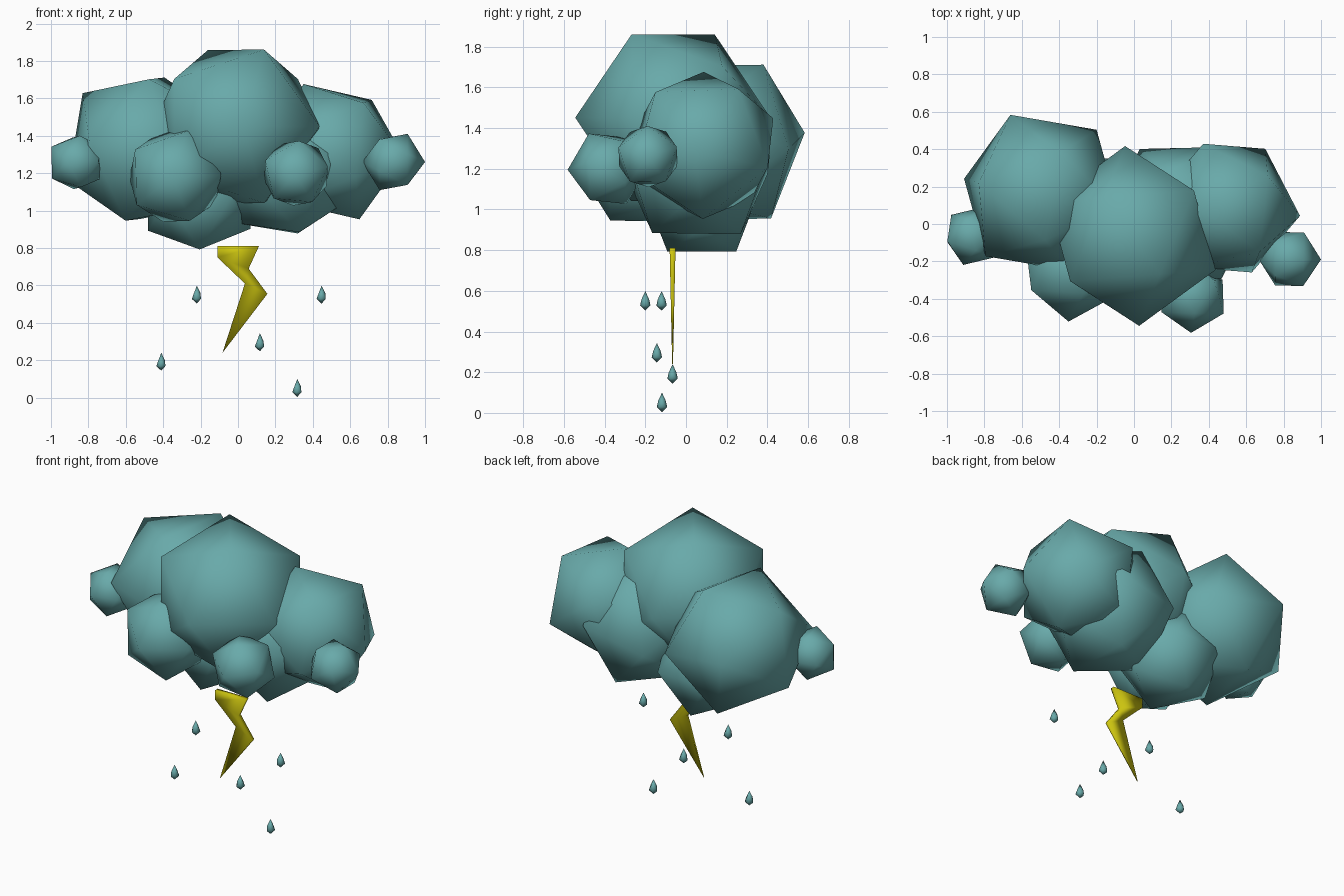
import bpy, bmesh
from mathutils import Vector, Matrix

if "Cube" in bpy.data.objects:
    bpy.data.objects.remove(bpy.data.objects["Cube"])


def material(name, rgb):
    m = bpy.data.materials.new(name)
    m.diffuse_color = (*rgb, 1)
    m.use_nodes = True
    m.node_tree.nodes["Principled BSDF"].inputs["Base Color"].default_value = m.diffuse_color
    return m


TEAL = material("storm_teal", (0.14, 0.40, 0.40))
YELLOW = material("bolt_yellow", (0.60, 0.55, 0.005))


def finish(name, bm, mat):
    bmesh.ops.recalc_face_normals(bm, faces=bm.faces)
    for f in bm.faces:          # soft gradients across the big facets
        f.smooth = True
    me = bpy.data.meshes.new(name)
    bm.to_mesh(me)
    bm.free()
    me.materials.append(mat)
    ob = bpy.data.objects.new(name, me)
    bpy.context.collection.objects.link(ob)
    return ob


def puff(name, centre, radius, corner, neighbour):
    """Icosahedron turned so one corner and its neighbour point at the given places."""
    c = Vector(centre)
    z = (Vector(corner) - c).normalized()
    x = Vector(neighbour) - c
    x = (x - z * x.dot(z)).normalized()
    turn = Matrix((x, z.cross(x), z)).transposed().to_4x4()
    bm = bmesh.new()
    bmesh.ops.create_icosphere(bm, subdivisions=1, radius=radius,
                               matrix=Matrix.Translation(c) @ turn)
    finish(name, bm, TEAL)


# Cloud puffs
puff("puff_centre", (-.01, -.064, 1.45), .482, (-.16, .142, 1.86), (.137, -.264, 1.86))
puff("puff_left", (-.497, .166, 1.329), .451, (-.393, .38, 1.71), (-.83, .22, 1.63))
puff("puff_right", (.50, .085, 1.315), .391, (.714, .257, 1.59), (.885, .04, 1.28))
puff("puff_back_right", (.25, .055, 1.225), .413, (.32, .27, .875), (.33, -.16, .875))
puff("puff_bottom", (-.21, .077, 1.067), .322, (-.205, -.09, .795), (-.205, .243, .795))
puff("puff_front_left", (-.335, -.24, 1.183), .282, (-.35, -.52, 1.185), (-.095, -.37, 1.19))
puff("puff_front_right", (.31, -.385, 1.2), .197, (.305, -.58, 1.195), (.325, -.467, 1.375))
puff("puff_far_right", (.832, -.187, 1.26), .168, (1.0, -.19, 1.26), (.905, -.19, 1.405))
puff("puff_far_left", (-.862, -.065, 1.258), .162, (-.91, -.21, 1.265), (-.842, -.13, 1.4))

# Lightning bolt: zigzag outline, thinning towards the tip
outline = [(-.11, .81), (.112, .81), (.057, .69), (.157, .555),
           (-.083, .24), (.037, .61), (-.11, .75)]
bm = bmesh.new()
sides = []
for s in (-1, 1):
    ring = [bm.verts.new((x, -.066 + s * (.002 + .022 * (z - .24)), z)) for x, z in outline]
    bm.faces.new(ring)
    sides.append(ring)
n = len(outline)
for i in range(n):
    j = (i + 1) % n
    bm.faces.new((sides[0][i], sides[0][j], sides[1][j], sides[1][i]))
finish("lightning_bolt", bm, YELLOW)

# Raindrops: icosahedra pulled to a point at the top
drops = [(-.22, -.12, .55), (.447, -.2, .55), (-.41, -.066, .191),
         (.117, -.143, .295), (.317, -.118, .051)]
for k, pos in enumerate(drops):
    bm = bmesh.new()
    bmesh.ops.create_icosphere(bm, subdivisions=1, radius=1)
    for v in bm.verts:
        r, h = ((0, .049) if v.co.z > .9 else (.022, .008) if v.co.z > 0
                else (.030, -.022) if v.co.z > -.9 else (0, -.047))
        v.co = Vector((v.co.x * r, v.co.y * r, h)) + Vector(pos)
    finish(f"raindrop_{k + 1}", bm, TEAL)
